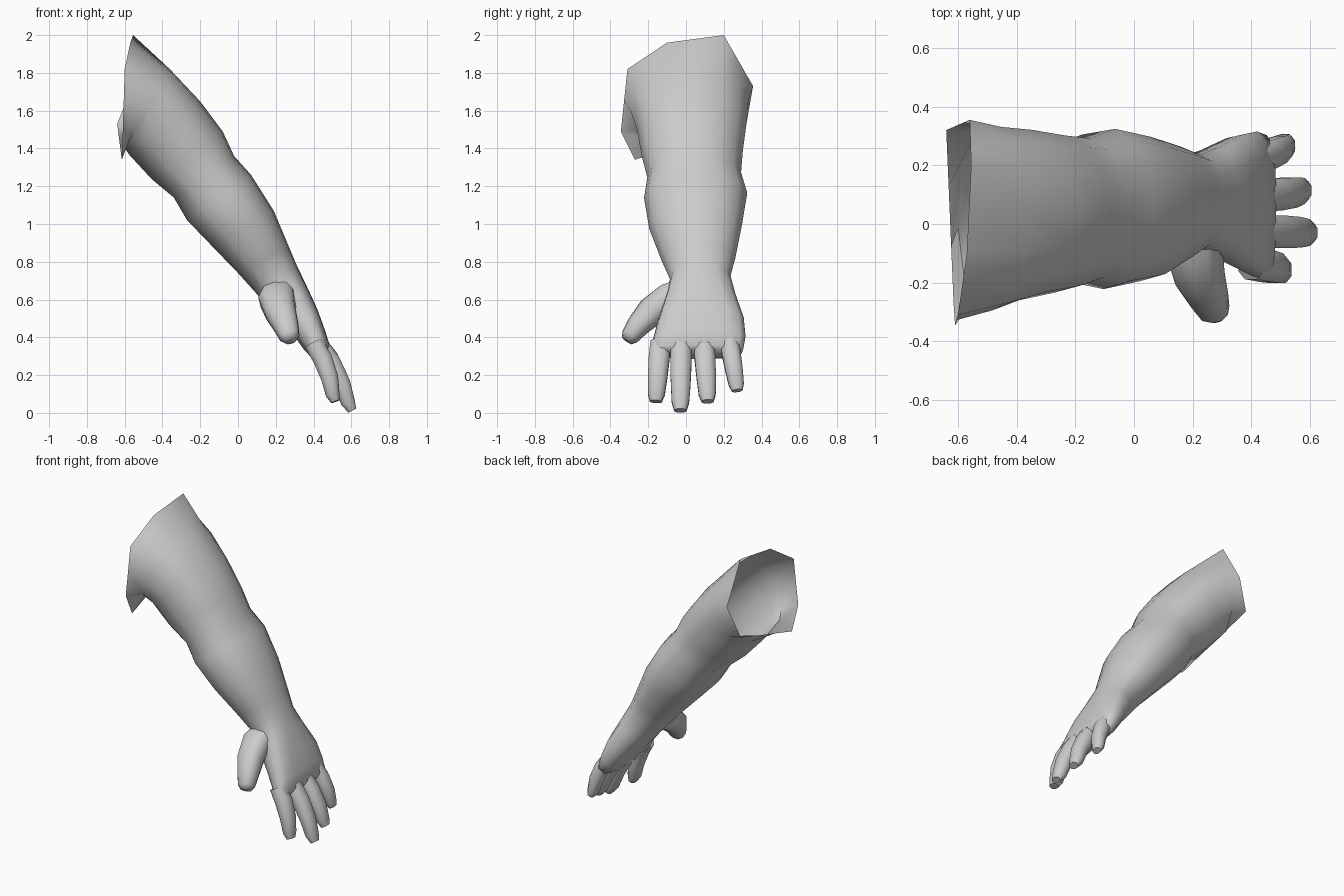
import bpy, bmesh
from math import sin, cos, radians, pi, copysign
from mathutils import Vector

if "Cube" in bpy.data.objects:
    bpy.data.objects.remove(bpy.data.objects["Cube"])


def loft(name, rings, cap_end=True):
    """Skin a list of equal-length point rings into one smooth object."""
    bm = bmesh.new()
    loops = [[bm.verts.new(p) for p in ring] for ring in rings]
    n = len(loops[0])
    for a, b in zip(loops, loops[1:]):
        for i in range(n):
            j = (i + 1) % n
            bm.faces.new((a[i], a[j], b[j], b[i]))
    if cap_end:
        bm.faces.new(loops[-1])
    bmesh.ops.recalc_face_normals(bm, faces=bm.faces[:])
    mesh = bpy.data.meshes.new(name)
    bm.to_mesh(mesh)
    bm.free()
    obj = bpy.data.objects.new(name, mesh)
    bpy.context.collection.objects.link(obj)
    for o in bpy.context.selected_objects:
        o.select_set(False)
    obj.select_set(True)
    bpy.context.view_layer.objects.active = obj
    bpy.ops.object.shade_smooth_by_angle(angle=radians(60))
    return obj


def power(v, p):
    return copysign(abs(v) ** p, v)


# Ring angles follow the corners of the cut end of the sleeve
ANGLES = [radians(a) for a in
          (10, 35, 60, 85, 108, 130, 153, 181, 209, 232, 266, 300, 335)]


def section(top, bottom, y0, y1, p):
    """Rounded cross-section between a top and bottom point in the xz plane."""
    t, b = Vector((top[0], 0, top[1])), Vector((bottom[0], 0, bottom[1]))
    c, h = (t + b) / 2, (t - b) / 2
    return [c + h * power(sin(a), p)
            + Vector((0, (y0 + y1) / 2 + (y1 - y0) / 2 * power(cos(a), p), 0))
            for a in ANGLES]


def tube(name, points, radii, side, sides=8):
    """Tapered digit along a path; radii are (along side, across side)."""
    pts = [Vector(p) for p in points]
    rings = []
    for i, c in enumerate(pts):
        t = (pts[min(i + 1, len(pts) - 1)] - pts[max(i - 1, 0)]).normalized()
        n = t.cross(Vector(side)).normalized()
        s = n.cross(t)
        a, b = radii[i]
        rings.append([c + s * a * power(cos(k), .85) + n * b * power(sin(k), .85)
                      for k in (2 * pi * (j + .5) / sides for j in range(sides))])
    return loft(name, rings)


# Open shoulder end: seven corners, with in-between points on the edges
P = [Vector(v) for v in ((-.56, .355, 1.73), (-.555, .2, 2), (-.57, -.1, 1.96),
                         (-.6, -.31, 1.82), (-.61, -.345, 1.49),
                         (-.615, -.27, 1.34), (-.64, .32, 1.53))]
mouth = [P[0], P[0].lerp(P[1], .5), P[1], P[1].lerp(P[2], .5), P[2],
         P[2].lerp(P[3], .5), P[3], P[3].lerp(P[4], .5), P[4], P[5],
         P[5].lerp(P[6], .33), P[5].lerp(P[6], .67), P[6]]

# Arm, wrist and palm: top (x, z), bottom (x, z), y range, squareness
arm = [
    ((-.36, 1.82), (-.60, 1.40), -.295, .335, .85),
    ((-.20, 1.65), (-.575, 1.365), -.26, .325, .9),
    ((-.08, 1.49), (-.46, 1.24), -.235, .305, .9),
    ((-.02, 1.36), (-.34, 1.14), -.205, .295, .9),
    ((.07, 1.26), (-.27, 1.02), -.222, .328, .9),
    ((.19, 1.07), (-.14, .885), -.195, .30, .9),
    ((.27, .88), (0, .74), -.13, .265, .9),
    ((.312, .78), (.09, .64), -.085, .238, .85),
    ((.36, .68), (.18, .54), -.11, .265, .8),
    ((.42, .55), (.285, .425), -.15, .308, .7),
    ((.46, .44), (.345, .34), -.175, .318, .7),
    ((.485, .36), (.395, .285), -.19, .305, .7),
    ((.475, .335), (.42, .29), -.17, .285, .7),
]
loft("arm", [mouth] + [section(*r) for r in arm])

# Fingers: base y, tip centre, tip width scale
fingers = {
    "index_finger": ((.40, -.135, .37), (.515, -.160, .06), .98),
    "middle_finger": ((.42, -.025, .37), (.605, -.030, .012), 1.0),
    "ring_finger": ((.42, .095, .37), (.585, .115, .06), .98),
    "little_finger": ((.415, .225, .39), (.53, .272, .118), .88),
}
for name, (base, tip, s) in fingers.items():
    b, t = Vector(base), Vector(tip)
    bow = Vector((.014, 0, .008))
    path = [b, b.lerp(t, .3) + bow, b.lerp(t, .62) + bow, b.lerp(t, .88), t]
    radii = [(.058 * s, .055 * s), (.06 * s, .056 * s), (.056 * s, .05 * s),
             (.049 * s, .04 * s), (.034 * s, .025 * s)]
    tube(name, path, radii, (0, 1, 0))

# Thumb
tube("thumb",
     [(.22, .02, .65), (.205, -.09, .605), (.225, -.185, .535),
      (.255, -.255, .46), (.272, -.296, .405), (.278, -.312, .383)],
     [(.09, .075), (.098, .085), (.085, .08), (.068, .063), (.055, .05), (.032, .032)],
     (1, 0, .25), 10)
